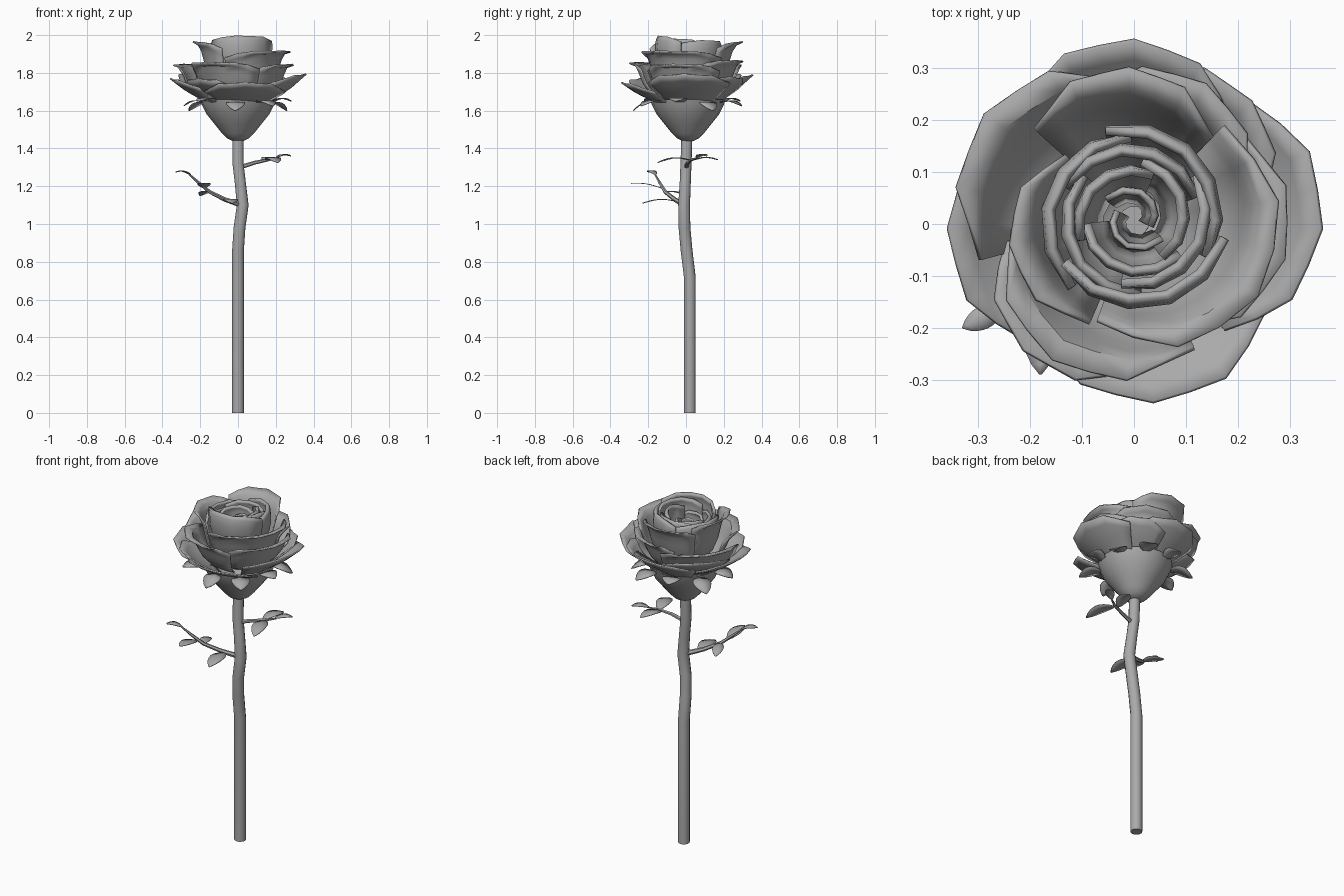
import bpy, bmesh, math
from mathutils import Vector

cube = bpy.data.objects.get("Cube")
if cube:
    bpy.data.objects.remove(cube, do_unlink=True)

grey = bpy.data.materials.new("plain grey")
grey.use_nodes = True
grey.diffuse_color = (0.4, 0.4, 0.4, 1)
grey.node_tree.nodes["Principled BSDF"].inputs["Base Color"].default_value = (0.4, 0.4, 0.4, 1)


def finish(name, bm, thickness=0, angle=35):
    bmesh.ops.recalc_face_normals(bm, faces=bm.faces)
    mesh = bpy.data.meshes.new(name)
    bm.to_mesh(mesh)
    bm.free()
    mesh.materials.append(grey)
    obj = bpy.data.objects.new(name, mesh)
    bpy.context.collection.objects.link(obj)
    if thickness:
        mod = obj.modifiers.new("thickness", "SOLIDIFY")
        mod.thickness = thickness
        mod.offset = 0
    bpy.ops.object.select_all(action="DESELECT")
    obj.select_set(True)
    bpy.context.view_layer.objects.active = obj
    bpy.ops.object.shade_smooth_by_angle(angle=math.radians(angle))
    return obj


def skin(bm, rows, closed=False):
    """Bridge equal-length rows of vertices with quads."""
    n = len(rows[0])
    for a, b in zip(rows, rows[1:]):
        for i in range(n if closed else n - 1):
            j = (i + 1) % n
            bm.faces.new((a[i], a[j], b[j], b[i]))


def tube(name, path, radii, sides):
    bm = bmesh.new()
    pts = [Vector(p) for p in path]
    rows = []
    for i, p in enumerate(pts):
        d = (pts[min(i + 1, len(pts) - 1)] - pts[max(i - 1, 0)]).normalized()
        side = d.cross(Vector((0.3, 1, 0.1))).normalized()
        up = side.cross(d)
        ring = [2 * math.pi * k / sides for k in range(sides)]
        rows.append([bm.verts.new(p + radii[i] * (side * math.cos(a) + up * math.sin(a))) for a in ring])
    skin(bm, rows, True)
    bm.faces.new(rows[0])
    bm.faces.new(rows[-1])
    return finish(name, bm)


def leaf(name, base, tip, width, droop=0.012):
    """Rounded oval blade with a slight arch."""
    bm = bmesh.new()
    base, tip = Vector(base), Vector(tip)
    side = (tip - base).cross(Vector((0, 0, 1))).normalized()
    rows = []
    for i in range(9):
        t = i / 8
        w = width * max(0.06, math.sin(math.pi * t) ** 0.7) / 2
        mid = base.lerp(tip, t) + Vector((0, 0, droop * math.sin(math.pi * t)))
        rows.append([bm.verts.new(mid + side * w * s) for s in (-1, 0, 1)])
    skin(bm, rows)
    return finish(name, bm, 0.004)


def along(profile, t):
    x = min(max(t, 0), 1) * (len(profile) - 1)
    i = min(int(x), len(profile) - 2)
    return Vector(profile[i]).lerp(Vector(profile[i + 1]), x - i)


def petal(name, angle, half, profile, reach=1.0, lift=0.0, twist=0.02, thickness=0.008, cut=0.3, seg=8):
    """Curved sheet swept around the bloom; the profile gives radius and height."""
    bm = bmesh.new()
    rows = []
    for v in range(7):
        row = []
        for k in range(seg + 1):
            u = 2 * k / seg - 1
            top = 1 - cut * abs(u) ** 2.5 - 0.04 * (k % 2)
            r, z = along(profile, v / 6 * top)
            r = r * reach + twist * u
            a = math.radians(angle + half * u)
            row.append(bm.verts.new((r * math.cos(a), 0.01 + r * math.sin(a), z + lift * v / 6)))
        rows.append(row)
    skin(bm, rows)
    return finish(name, bm, thickness, 40)


# Stem
tube("stem", [(0, 0.02, 0), (0, 0.02, 0.72), (0, 0.003, 0.86), (0.008, -0.008, 0.98),
              (0.025, -0.01, 1.1), (0.012, -0.004, 1.22), (0, 0, 1.32), (0, 0.005, 1.47)],
     [0.032] * 5 + [0.03] * 3, 12)

# Bulb under the bloom
bm = bmesh.new()
outline = [(0.03, 1.44), (0.06, 1.455), (0.085, 1.48), (0.125, 1.53), (0.165, 1.58), (0.19, 1.63), (0.2, 1.66)]
rows = []
for r, z in outline:
    rows.append([bm.verts.new((r * math.cos(k * math.pi / 10), 0.01 + r * math.sin(k * math.pi / 10), z))
                 for k in range(20)])
skin(bm, rows, True)
bm.faces.new(rows[0])
finish("bulb", bm)

# Sepals
for k in range(9):
    a = math.radians(40 * k + 27)
    c, s = math.cos(a), math.sin(a)
    r = 0.29 + 0.02 * (k % 2)
    leaf("sepal", (0.18 * c, 0.01 + 0.18 * s, 1.64), (r * c, 0.01 + r * s, 1.6 + 0.025 * (k % 3)), 0.1, 0.02)

# Petal layers, from the outside in: angle, half span, reach, lift
outer = [(0.14, 1.63), (0.19, 1.66), (0.225, 1.68), (0.27, 1.705), (0.31, 1.735), (0.355, 1.77)]
middle = [(0.12, 1.65), (0.19, 1.69), (0.23, 1.74), (0.25, 1.79), (0.27, 1.83), (0.32, 1.845)]
upper = [(0.1, 1.68), (0.17, 1.75), (0.19, 1.82), (0.205, 1.88), (0.225, 1.92), (0.265, 1.935)]
layers = [
    ("outer_petal", outer, [(-3, 48, 1.02, 0.025), (90, 46, 0.97, 0.02), (183, 46, 1.01, 0), (276, 48, 1, -0.02),
                            (45, 40, 0.9, 0.01), (138, 42, 0.95, 0.03), (230, 40, 0.93, 0)]),
    ("middle_petal", middle, [(-15, 55, 0.94, 0), (62, 50, 0.92, 0.02), (145, 50, 1.1, 0), (240, 55, 0.98, 0.01)]),
    ("upper_petal", upper, [(92, 46, 1.1, 0.03), (192, 55, 0.92, 0.03), (-32, 78, 1.06, -0.02)]),
]
for name, profile, petals in layers:
    for angle, half, reach, lift in petals:
        petal(name, angle, half, profile, reach, lift)

# Wrapped heart of the bloom, left open in the middle
cup = [(0.6, 1.74), (0.88, 1.8), (1.0, 1.86), (1.03, 1.91), (1.0, 1.94), (0.93, 1.955)]
for ring, radius in enumerate((0.165, 0.135, 0.1)):
    for k in range(3):
        petal("heart_petal", 280 + 120 * k + 47 * ring, 68, cup, radius,
              0.04 - 0.025 * k - 0.015 * ring, 0.01, 0.016, 0.25, 5)

# Folded core petals low in the middle
for k in range(2):
    petal("core_petal", 60 + 180 * k, 85, cup, 0.05, -0.04 - 0.02 * k, 0.015, 0.012, 0.2, 5)

# Left twig with leaves
tube("left_twig", [(0.01, 0, 1.3), (0.09, 0.01, 1.325), (0.16, 0.03, 1.34), (0.21, 0.06, 1.35)],
     [0.012, 0.01, 0.008, 0.004], 6)
leaf("left_leaf", (0.2, 0.055, 1.35), (0.28, 0.11, 1.36), 0.05)
leaf("left_leaf", (0.16, 0.03, 1.335), (0.21, -0.15, 1.325), 0.08, 0.02)
leaf("left_leaf", (0.14, 0.03, 1.335), (0.18, 0.17, 1.34), 0.07, 0.015)

# Right twig with leaves
tube("right_twig", [(0.02, -0.01, 1.1), (-0.07, -0.06, 1.13), (-0.15, -0.11, 1.17), (-0.21, -0.14, 1.22),
                    (-0.26, -0.165, 1.265)], [0.015, 0.012, 0.01, 0.008, 0.004], 6)
leaf("right_leaf", (-0.25, -0.16, 1.26), (-0.33, -0.2, 1.275), 0.045)
leaf("right_leaf", (-0.18, -0.13, 1.19), (-0.18, -0.29, 1.215), 0.07, 0.01)
leaf("right_leaf", (-0.05, -0.05, 1.12), (-0.03, -0.23, 1.11), 0.08, 0.015)
leaf("right_leaf", (-0.15, -0.11, 1.17), (-0.2, 0.01, 1.15), 0.06, 0.01)
